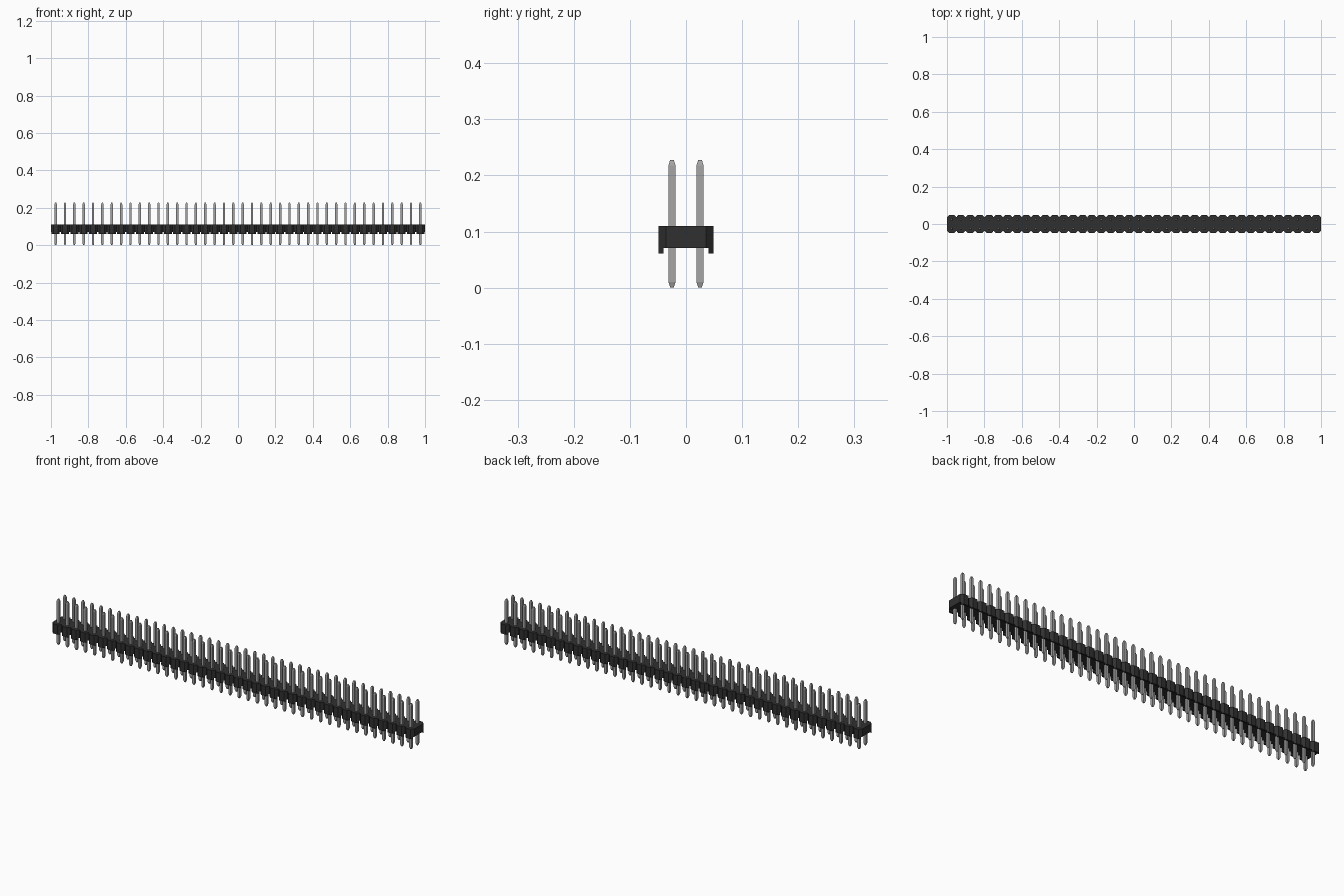
import bpy, bmesh
from mathutils import Matrix

cube = bpy.data.objects.get("Cube")
if cube:
    bpy.data.objects.remove(cube, do_unlink=True)

COLUMNS = 40
PITCH = 0.05
FIRST_X = -1 + PITCH / 2
HALF_DEPTH = 0.049    # flat front and back of the housing
NOTCH_DEPTH = 0.036   # bottom of the V notch between columns
FLAT = 0.0125         # half width of the flat on each column
BODY_LOW, BODY_TOP, FOOT_LOW = 0.071, 0.11, 0.061
PIN_TOP = 0.228


def material(name, color, metallic=0.0):
    m = bpy.data.materials.new(name)
    m.use_nodes = True
    m.diffuse_color = color
    shader = m.node_tree.nodes["Principled BSDF"]
    shader.inputs["Base Color"].default_value = color
    shader.inputs["Roughness"].default_value = 0.6
    return m


def make_object(name, bm, mat):
    bmesh.ops.recalc_face_normals(bm, faces=bm.faces)
    mesh = bpy.data.meshes.new(name)
    bm.to_mesh(mesh)
    bm.free()
    mesh.materials.append(mat)
    obj = bpy.data.objects.new(name, mesh)
    bpy.context.collection.objects.link(obj)
    return obj


def add_prism(bm, outline, low, high):
    """Extrude a flat outline between two heights."""
    face = bm.faces.new([bm.verts.new((x, y, low)) for x, y in outline])
    moved = bmesh.ops.extrude_face_region(bm, geom=[face], use_keep_orig=True)
    verts = [v for v in moved["geom"] if isinstance(v, bmesh.types.BMVert)]
    bmesh.ops.translate(bm, verts=verts, vec=(0, 0, high - low))


def repeat(obj, count, step):
    mod = obj.modifiers.new("Repeat", "ARRAY")
    mod.count = count
    mod.use_relative_offset = False
    mod.use_constant_offset = True
    mod.constant_offset_displace = step


black = material("black plastic", (0.03, 0.03, 0.03, 1))
metal = material("grey metal", (0.38, 0.38, 0.38, 1))

# Housing: one bar with a V notch between neighbouring columns
front = [(-1, -NOTCH_DEPTH)]
for i in range(COLUMNS):
    x = FIRST_X + i * PITCH
    front += [(x - FLAT, -HALF_DEPTH), (x + FLAT, -HALF_DEPTH),
              (x + PITCH / 2, -NOTCH_DEPTH)]
back = [(x, -y) for x, y in reversed(front)]
bm = bmesh.new()
add_prism(bm, front + back, BODY_LOW, BODY_TOP)
make_object("housing", bm, black)

# Standoff feet under the front and back of each column
bm = bmesh.new()
for side in (-1, 1):
    inner, outer = side * 0.04, side * HALF_DEPTH
    slope = FLAT + HALF_DEPTH - 0.04
    add_prism(bm, [(FIRST_X - slope, inner), (FIRST_X - FLAT, outer),
                   (FIRST_X + FLAT, outer), (FIRST_X + slope, inner)],
              FOOT_LOW, BODY_LOW)
repeat(make_object("standoff_feet", bm, black), COLUMNS, (PITCH, 0, 0))

# Square pins with tapered tips, in two rows
bm = bmesh.new()
bmesh.ops.create_cube(bm, size=1, matrix=Matrix.Diagonal((0.0126, 0.0126, PIN_TOP - 0.02, 1)))
for sign in (-1, 1):
    end = next(f for f in bm.faces if f.normal.z * sign > 0.9)
    tip = bmesh.ops.extrude_discrete_faces(bm, faces=[end])["faces"][0]
    for v in tip.verts:
        v.co.x *= 0.5
        v.co.y *= 0.5
        v.co.z += sign * 0.01
bmesh.ops.translate(bm, verts=bm.verts, vec=(FIRST_X, -PITCH / 2, PIN_TOP / 2))
pins = make_object("pins", bm, metal)
repeat(pins, COLUMNS, (PITCH, 0, 0))
repeat(pins, 2, (0, PITCH, 0))
